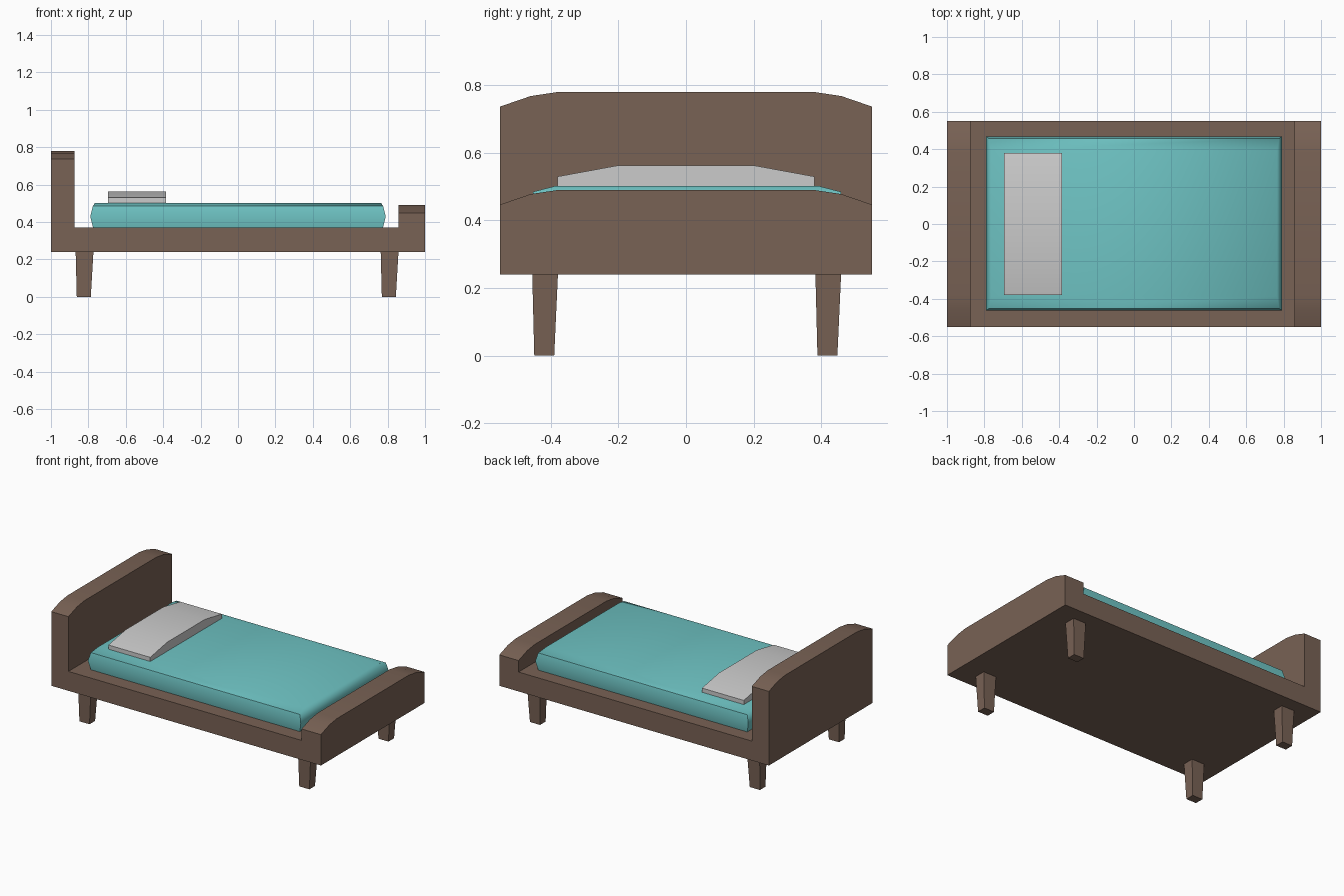
import bpy, math

if "Cube" in bpy.data.objects:
    bpy.data.objects.remove(bpy.data.objects["Cube"])


def material(name, rgb):
    m = bpy.data.materials.new(name)
    m.diffuse_color = (*rgb, 1)
    m.use_nodes = True
    m.node_tree.nodes["Principled BSDF"].inputs["Base Color"].default_value = m.diffuse_color
    return m


def loft(name, rings, mat=None, angle=30):
    """Skin a closed solid through a list of equal-length point loops."""
    n = len(rings[0])
    verts = [p for r in rings for p in r]
    faces = [tuple(range(n))[::-1], tuple(range(len(verts) - n, len(verts)))]
    for i in range(len(rings) - 1):
        a, b = i * n, (i + 1) * n
        for k in range(n):
            j = (k + 1) % n
            faces.append((a + k, a + j, b + j, b + k))
    me = bpy.data.meshes.new(name)
    me.from_pydata(verts, [], faces)
    ob = bpy.data.objects.new(name, me)
    bpy.context.collection.objects.link(ob)
    if mat:
        me.materials.append(mat)
    bpy.ops.object.select_all(action='DESELECT')
    ob.select_set(True)
    bpy.context.view_layer.objects.active = ob
    # consistent outward normals
    bpy.ops.object.mode_set(mode='EDIT')
    bpy.ops.mesh.select_all(action='SELECT')
    bpy.ops.mesh.normals_make_consistent(inside=False)
    bpy.ops.object.mode_set(mode='OBJECT')
    bpy.ops.object.shade_smooth_by_angle(angle=math.radians(angle))
    return ob


def rect(x0, x1, y0, y1, z):
    return [(x0, y0, z), (x1, y0, z), (x1, y1, z), (x0, y1, z)]


wood = material("wood", (0.19, 0.122, 0.09))
teal = material("teal_fabric", (0.16, 0.56, 0.56))

# Frame: U-shaped side profile swept across the width, board tops arched by "drop"
def frame_section(y, drop):
    prof = [(-1, .24), (1, .24), (1, .49 - drop), (.857, .49 - drop),
            (.857, .37), (-.873, .37), (-.873, .78 - drop), (-1, .78 - drop)]
    return [(x, y, z) for x, z in prof]

arch = [(-.55, .043), (-.46, .012), (-.38, 0), (.38, 0), (.46, .012), (.55, .043)]
loft("bed_frame", [frame_section(y, d) for y, d in arch], wood)

# Mattress: stacked rectangles with bulging sides
levels = [(.37, .775, .455), (.43, .79, .466), (.485, .776, .455), (.502, .765, .39)]
loft("mattress", [rect(-hx, hx, .003 - hy, .003 + hy, z) for z, hx, hy in levels], teal, 60)

# Pillow: domed profile extruded along x
dome = [(-.38, .495), (.38, .495), (.38, .53), (.2, .563), (-.2, .563), (-.38, .53)]
loft("pillow", [[(x, y, z) for y, z in dome] for x in (-.695, -.385)])

# Four tapered legs
for end, cx in (("head", -.82), ("foot", .811)):
    for side, cy in (("front", -.418), ("back", .42)):
        loft(f"{end}_{side}_leg", [
            rect(cx - .042, cx + .033, cy - .031, cy + .028, 0),
            rect(cx - .048, cx + .047, cy - .037, cy + .039, .24)], wood)
